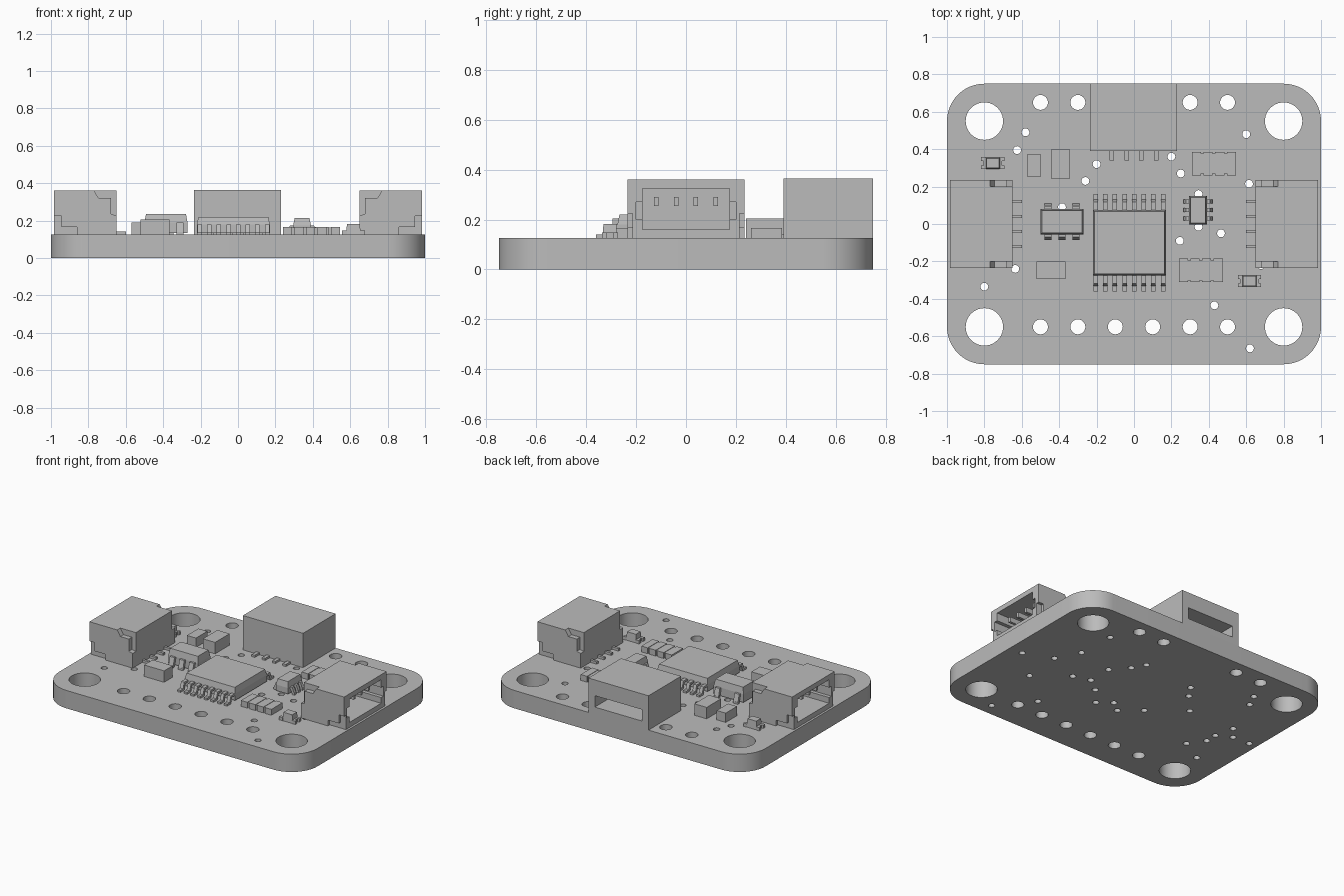
import bpy, bmesh, math
from mathutils import Vector

cube = bpy.data.objects.get("Cube")
if cube:
    bpy.data.objects.remove(cube, do_unlink=True)

GREY = (0.5, 0.5, 0.5, 1)
grey = bpy.data.materials.new("plain_grey")
grey.use_nodes = True
grey.diffuse_color = GREY
grey.node_tree.nodes["Principled BSDF"].inputs["Base Color"].default_value = GREY
TOP = 0.125  # upper face of the board


def add_box(bm, x, y, z, taper=(0, 0)):
    """Box from three ranges; taper pulls the top in along x and y."""
    cen = [(r[0] + r[1]) / 2 for r in (x, y, z)]
    half = [abs(r[1] - r[0]) / 2 for r in (x, y, z)]
    for v in bmesh.ops.create_cube(bm, size=2)["verts"]:
        h = [half[0], half[1], half[2]]
        if v.co.z > 0:
            h[0] -= taper[0]
            h[1] -= taper[1]
        v.co = Vector(c + s * d for c, s, d in zip(cen, v.co, h))


def add_prism(bm, profile, axis, lo, hi):
    """Extrude a (horizontal, z) profile along x or y."""
    def place(p, t):
        return (t, p[0], p[1]) if axis == "x" else (p[0], t, p[1])
    a = [bm.verts.new(place(p, lo)) for p in profile]
    b = [bm.verts.new(place(p, hi)) for p in profile]
    n = len(a)
    faces = [bm.faces.new(a), bm.faces.new(b[::-1])]
    for i in range(n):
        j = (i + 1) % n
        faces.append(bm.faces.new((a[i], b[i], b[j], a[j])))
    bmesh.ops.recalc_face_normals(bm, faces=faces)


def finish(bm, name):
    mesh = bpy.data.meshes.new(name)
    bm.to_mesh(mesh)
    bm.free()
    mesh.materials.append(grey)
    ob = bpy.data.objects.new(name, mesh)
    bpy.context.collection.objects.link(ob)
    return ob


def boxes(name, *specs):
    bm = bmesh.new()
    for s in specs:
        add_box(bm, *s)
    return finish(bm, name)


def activate(ob):
    bpy.ops.object.select_all(action="DESELECT")
    ob.select_set(True)
    bpy.context.view_layer.objects.active = ob


def carve(ob, cutter):
    mod = ob.modifiers.new("carve", "BOOLEAN")
    mod.operation, mod.solver, mod.object = "DIFFERENCE", "EXACT", cutter
    activate(ob)
    bpy.ops.object.modifier_apply(modifier=mod.name)
    bpy.data.objects.remove(cutter, do_unlink=True)


# Circuit board: rounded outline with every drilled hole
curve = bpy.data.curves.new("board", "CURVE")
curve.dimensions, curve.fill_mode, curve.extrude = "2D", "BOTH", TOP / 2


def loop(points):
    sp = curve.splines.new("POLY")
    sp.points.add(len(points) - 1)
    for p, (x, y) in zip(sp.points, points):
        p.co = (x, y, 0, 1)
    sp.use_cyclic_u = True


def arc(x, y, r, start, sweep, n):
    return [(x + r * math.cos(start + sweep * i / n), y + r * math.sin(start + sweep * i / n))
            for i in range(n)]


quarter = math.pi / 2
outline = []
for k, (sx, sy) in enumerate([(1, 1), (-1, 1), (-1, -1), (1, -1)]):
    outline += arc(sx * .8, sy * .55, .2, k * quarter, quarter * 13 / 12, 13)
    loop(arc(sx * .8, sy * .55, .1, 0, math.tau, 40))
loop(outline)
pins = [(x, .65) for x in (-.5, -.3, .3, .5)] + [(-.5 + .2 * i, -.55) for i in range(6)]
for x, y in pins:
    loop(arc(x, y, .04, 0, math.tau, 24))
vias = [(-.58, .49), (-.625, .395), (.6, .48), (-.2, .32), (-.26, .23), (.2, .36),
        (.25, .27), (.345, .16), (.615, .215), (-.385, .09), (.345, -.015),
        (.465, -.05), (.245, -.09), (-.635, -.24), (-.8, -.335), (.43, -.435),
        (.62, -.665), (.9, -.03), (.7, .05), (.68, -.22), (.14, -.21), (.05, -.14),
        (-.03, -.2), (-.16, -.09), (-.71, -.13), (-.71, -.045), (-.74, .095),
        (-.81, .01), (-.94, .015)]
for x, y in vias:
    loop(arc(x, y, .021, 0, math.tau, 16))
board = bpy.data.objects.new("circuit_board", curve)
bpy.context.collection.objects.link(board)
board.location.z = TOP / 2
activate(board)
bpy.ops.object.convert(target="MESH")
board = bpy.context.object
bm = bmesh.new()
bm.from_mesh(board.data)
bmesh.ops.remove_doubles(bm, verts=bm.verts, dist=1e-4)
bmesh.ops.recalc_face_normals(bm, faces=bm.faces)
bm.to_mesh(board.data)
bm.free()
board.data.materials.clear()
board.data.materials.append(grey)
bpy.ops.object.shade_smooth_by_angle(angle=math.radians(35))

# Side connectors, open outward
ROW = (-.12, -.04, .04, .12)
for s, side in ((1, "left"), (-1, "right")):
    def X(a, b):
        return (s * a, s * b)
    body = boxes(side + "_connector", (X(.65, .985), (-.235, .235), (TOP, .36)))
    carve(body, boxes("cavity", (X(.72, 1.1), (-.175, .175), (.16, .325))))
    carve(body, boxes("cavity_notch", (X(.8, 1.1), (-.2, .2), (.2, .27))))
    for e in (-1, 1):
        bm = bmesh.new()
        notch = [(.77, .4), (.77, .36), (.745, .32), (.68, .32), (.68, .235), (.6, .215), (.6, .4)]
        add_prism(bm, [(s * x, z) for x, z in notch], "y", e * .2, e * .3)
        carve(body, finish(bm, "shoulder_cut"))
        carve(body, boxes("foot_cut", (X(.86, .945), (e * .215, e * .3), (.1, .165)),))
        carve(body, boxes("foot_cut", (X(.945, 1.1), (e * .215, e * .3), (.1, .225)),))
    boxes(side + "_connector_contacts",
          *[(X(.7, .93), (y - .009, y + .009), (.255, .29)) for y in ROW])
    boxes(side + "_connector_tails",
          *[(X(.6, .66), (y - .009, y + .009), (TOP, .142)) for y in ROW])

# Rear connector with a slot in its back face
rear = boxes("rear_connector", ((-.235, .23), (.39, .75), (TOP, .365)))
carve(rear, boxes("slot", ((-.185, .18), (.46, .9), (.175, .255))))
boxes("rear_connector_tails", *[((x - .012, x + .012), (.34, .4), (TOP, .14)) for x in ROW])


def gull_leg(bm, axis, along, root, tip, width, top):
    """Bent lead running from the body side down to the board."""
    d = 1 if tip > root else -1
    t = .014
    m = root + (tip - root) * .5
    prof = [(root - d * .02, top), (m, top), (m + d * t, TOP + t), (tip, TOP + t),
            (tip, TOP), (m, TOP), (m - d * t, top - t), (root - d * .02, top - t)]
    add_prism(bm, prof, axis, along - width / 2, along + width / 2)


def chip(name, x, y, z, mid, axis, legs, width, reach):
    """Package with sloping sides; legs maps a side (-1 or 1) to lead positions."""
    bm = bmesh.new()
    add_box(bm, x, y, (mid, z), (.008, .008))
    add_box(bm, x, y, (TOP + .008, mid))
    sides = y if axis == "x" else x
    for e, places in legs.items():
        root = sides[0] if e < 0 else sides[1]
        for p in places:
            gull_leg(bm, axis, p, root, root + e * reach, width, mid)
    return finish(bm, name)


# Integrated circuits
eight = [-.205 + .0515 * i for i in range(8)]
chip("main_chip", (-.22, .17), (-.275, .075), .22, .18, "x", {-1: eight, 1: eight}, .024, .085)
chip("regulator_chip", (-.5, -.27), (-.055, .08), .235, .19, "x",
     {-1: (-.46, -.385, -.31), 1: (-.46, -.31)}, .036, .03)
three = (.03, .075, .12)
chip("small_chip", (.295, .39), (-.003, .15), .215, .175, "y", {-1: three, 1: three}, .022, .033)

# Plain capacitors
boxes("capacitor_narrow", ((-.57, -.5), (.25, .375), (TOP, .19)))
boxes("capacitor_wide", ((-.44, -.345), (.24, .4), (TOP, .205)))
boxes("capacitor_front", ((-.52, -.365), (-.295, -.2), (TOP, .205)))


# Resistor arrays with raised terminal pads along both long sides
def resistor_array(name, x0, y0):
    parts = [((x0, x0 + .235), (y0 + .009, y0 + .116), (TOP, .163))]
    for i in range(4):
        a = x0 + .062 * i
        parts.append(((a, a + .049), (y0, y0 + .125), (TOP, .166)))
    boxes(name, *parts)


resistor_array("resistor_array_back", .31, .26)
resistor_array("resistor_array_front", .24, -.31)


# Indicator lamps: block on a thin base with notched metal ends
def lamp(name, x, y):
    parts = [((x - .04, x + .04), (y - .03, y + .03), (TOP, .183), (.006, .004)),
             ((x - .05, x + .05), (y - .022, y + .022), (TOP, .148))]
    for e in (-1, 1):
        for f in (-1, 1):
            parts.append(((x + e * .035, x + e * .062), (y + f * .012, y + f * .032), (TOP, .148)))
    boxes(name, *parts)


lamp("indicator_lamp_back", -.755, .325)
lamp("indicator_lamp_front", .617, -.305)
